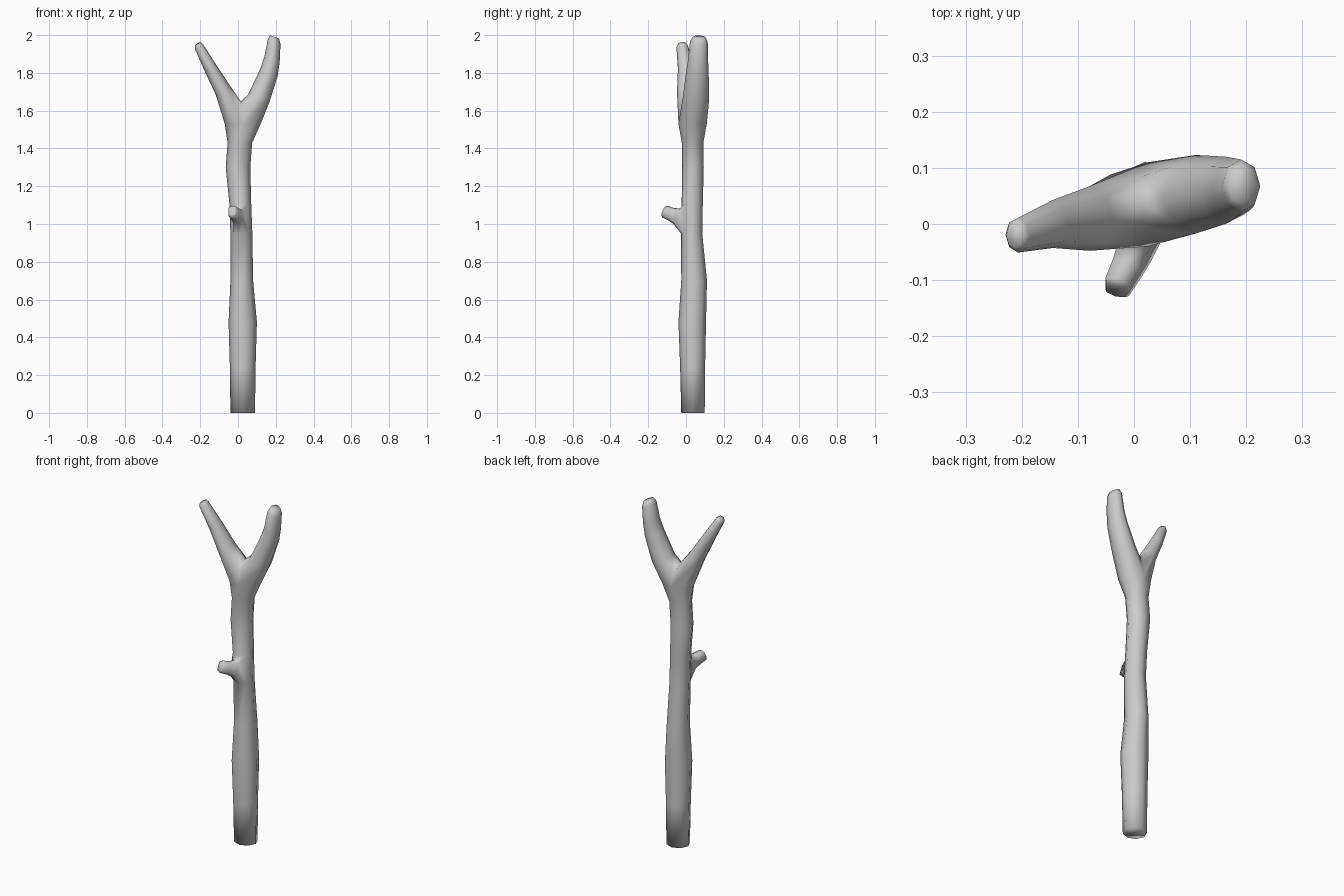
import bpy, bmesh
from math import radians, sin, cos
from mathutils import Vector

cube = bpy.data.objects.get("Cube")
if cube:
    bpy.data.objects.remove(cube, do_unlink=True)

bm = bmesh.new()
OCT = [i * 45 for i in range(8)]
HEX = [225, 270, 315, 45, 90, 135]


def ring(center, ra, rb, axis=(0, 0, 1), angles=OCT):
    """Loop of vertices around an axis, first radius along x."""
    c, n = Vector(center), Vector(axis).normalized()
    u = Vector((1, 0, 0))
    u = (u - n * u.dot(n)).normalized()
    v = n.cross(u)
    return [bm.verts.new(c + u * ra * cos(radians(a)) + v * rb * sin(radians(a)))
            for a in angles]


def bridge(a, b):
    n = len(a)
    return [bm.faces.new((a[i], a[(i + 1) % n], b[(i + 1) % n], b[i])) for i in range(n)]


def grow(start, sections, axis, angles):
    """Extend a loop through ring sections and close its tip."""
    loop = start
    for x, y, z, ra, rb in sections:
        nxt = ring((x, y, z), ra, rb, axis, angles)
        bridge(loop, nxt)
        loop = nxt
    bm.faces.new(loop)


# Trunk: x, y, z, x radius, y radius
trunk = [
    (.025, .037, 0, .065, .062),
    (.025, .035, .24, .068, .066),
    (.025, .033, .48, .075, .073),
    (.020, .043, .70, .060, .068),
    (.018, .030, .95, .058, .056),
    (.012, .033, 1.11, .058, .056),
    (.000, .037, 1.30, .065, .057),
    (.010, .035, 1.43, .065, .057),
    (.025, .035, 1.53, .095, .075),
]
loops = [ring((x, y, z), rx, ry) for x, y, z, rx, ry in trunk]
bands = [bridge(a, b) for a, b in zip(loops, loops[1:])]
bm.faces.new(loops[0][::-1])

# Fork: saddle vertices split the top loop into two branch loops
saddle = [bm.verts.new(p) for p in
          ((.015, .085, 1.62), (.015, .035, 1.65), (.02, -.01, 1.62))]
top = loops[-1]
left_loop = [top[6], top[7], top[0], top[1], top[2]] + saddle
right_loop = top[2:7] + saddle[::-1]

# Left branch
grow(left_loop, [
    (.110, .053, 1.665, .060, .070),
    (.163, .060, 1.800, .050, .060),
    (.180, .064, 1.870, .043, .053),
    (.191, .068, 1.965, .036, .047),
    (.193, .070, 1.990, .025, .034),
], (.35, .03, 1), [a - 90 for a in OCT])

# Right branch
grow(right_loop, [
    (-.078, .010, 1.705, .045, .058),
    (-.145, .000, 1.825, .035, .043),
    (-.207, -.020, 1.940, .025, .031),
    (-.213, -.021, 1.955, .017, .022),
], (-.55, -.1, 1), [a + 90 for a in OCT])

# Broken twig growing out of the trunk front
lo, hi = loops[4], loops[5]
bmesh.ops.delete(bm, geom=[bands[4][5], bands[4][6]], context='FACES_ONLY')
grow([lo[5], lo[6], lo[7], hi[7], hi[6], hi[5]], [
    (.002, -.045, 1.040, .042, .046),
    (-.013, -.080, 1.052, .036, .036),
    (-.030, -.112, 1.066, .031, .034),
    (-.033, -.118, 1.070, .024, .026),
], (-.3, -.85, .4), HEX)

bmesh.ops.recalc_face_normals(bm, faces=bm.faces)
mesh = bpy.data.meshes.new("forked_branch")
bm.to_mesh(mesh)
bm.free()
mesh.shade_smooth()

# Grey wood
grey = bpy.data.materials.new("plain_grey")
grey.use_nodes = True
colour = (.6, .6, .6, 1)
grey.diffuse_color = colour
grey.node_tree.nodes["Principled BSDF"].inputs["Base Color"].default_value = colour
mesh.materials.append(grey)

branch = bpy.data.objects.new("forked_branch", mesh)
bpy.context.collection.objects.link(branch)
